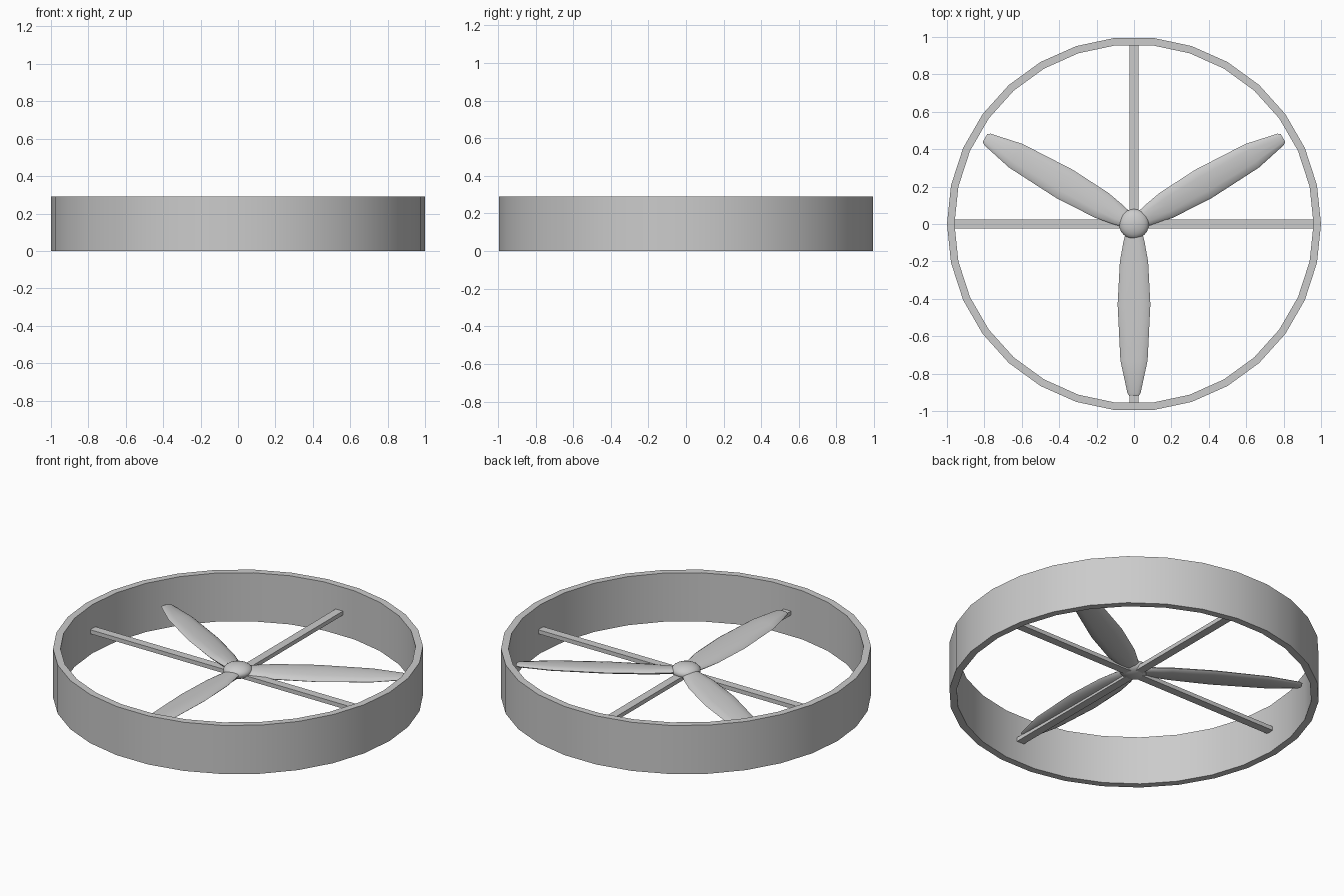
import bpy, bmesh, math

if "Cube" in bpy.data.objects:
    bpy.data.objects.remove(bpy.data.objects["Cube"])

SIDES, RING_H = 30, 0.29


def finish(name, bm, smooth=True):
    bmesh.ops.recalc_face_normals(bm, faces=bm.faces)
    mesh = bpy.data.meshes.new(name)
    bm.to_mesh(mesh)
    bm.free()
    obj = bpy.data.objects.new(name, mesh)
    bpy.context.collection.objects.link(obj)
    if smooth:
        bpy.ops.object.select_all(action='DESELECT')
        obj.select_set(True)
        bpy.context.view_layer.objects.active = obj
        bpy.ops.object.shade_smooth_by_angle(angle=math.radians(40))
    return obj


def loft(bm, loops, closed=False):
    rings = [[bm.verts.new(p) for p in loop] for loop in loops]
    n = len(rings[0])
    pairs = list(zip(rings, rings[1:])) + ([(rings[-1], rings[0])] if closed else [])
    for a, b in pairs:
        for i in range(n):
            j = (i + 1) % n
            bm.faces.new((a[i], a[j], b[j], b[i]))
    if not closed:
        bm.faces.new(rings[0])
        bm.faces.new(rings[-1])


# Outer duct ring
bm = bmesh.new()
profile = [(1.0, 0), (1.0, RING_H), (0.96, RING_H), (0.96, 0)]
loft(bm, [[(r * math.cos(k * math.tau / SIDES), r * math.sin(k * math.tau / SIDES), z)
           for r, z in profile] for k in range(SIDES)], closed=True)
finish("duct_ring", bm)

# Crossed support struts
for name, size in (("strut_x", (1.925, 0.048, 0.024)), ("strut_y", (0.048, 1.925, 0.024))):
    bm = bmesh.new()
    bmesh.ops.create_cube(bm, size=1)
    bmesh.ops.scale(bm, vec=size, verts=bm.verts)
    bmesh.ops.translate(bm, vec=(0, 0, 0.137), verts=bm.verts)
    finish(name, bm, smooth=False)

# Flattened hub
bm = bmesh.new()
bmesh.ops.create_uvsphere(bm, u_segments=24, v_segments=12, radius=0.08)
bmesh.ops.scale(bm, vec=(1, 1, 0.5), verts=bm.verts)
bmesh.ops.translate(bm, vec=(0, 0, 0.157), verts=bm.verts)
finish("hub", bm)

# Three blades: (radius, half chord, half thickness, pitch in degrees)
SECTIONS = [(0.02, 0.038, 0.018, 8), (0.10, 0.058, 0.018, 8), (0.20, 0.076, 0.018, 7),
            (0.43, 0.088, 0.017, 6), (0.73, 0.073, 0.014, 5), (0.905, 0.035, 0.011, 4),
            (0.92, 0.025, 0.005, 4)]
for b in range(3):
    bm = bmesh.new()
    loops = []
    for r, chord, thick, pitch in SECTIONS:
        p = math.radians(pitch)
        loop = []
        for k in range(12):
            a = k * math.tau / 12
            y, z = chord * math.cos(a), thick * math.sin(a)
            loop.append((r, y * math.cos(p) - z * math.sin(p),
                         0.153 + y * math.sin(p) + z * math.cos(p)))
        loops.append(loop)
    loft(bm, loops)
    blade = finish("blade_%d" % (b + 1), bm)
    blade.rotation_euler.z = math.radians(30 + 120 * b)
